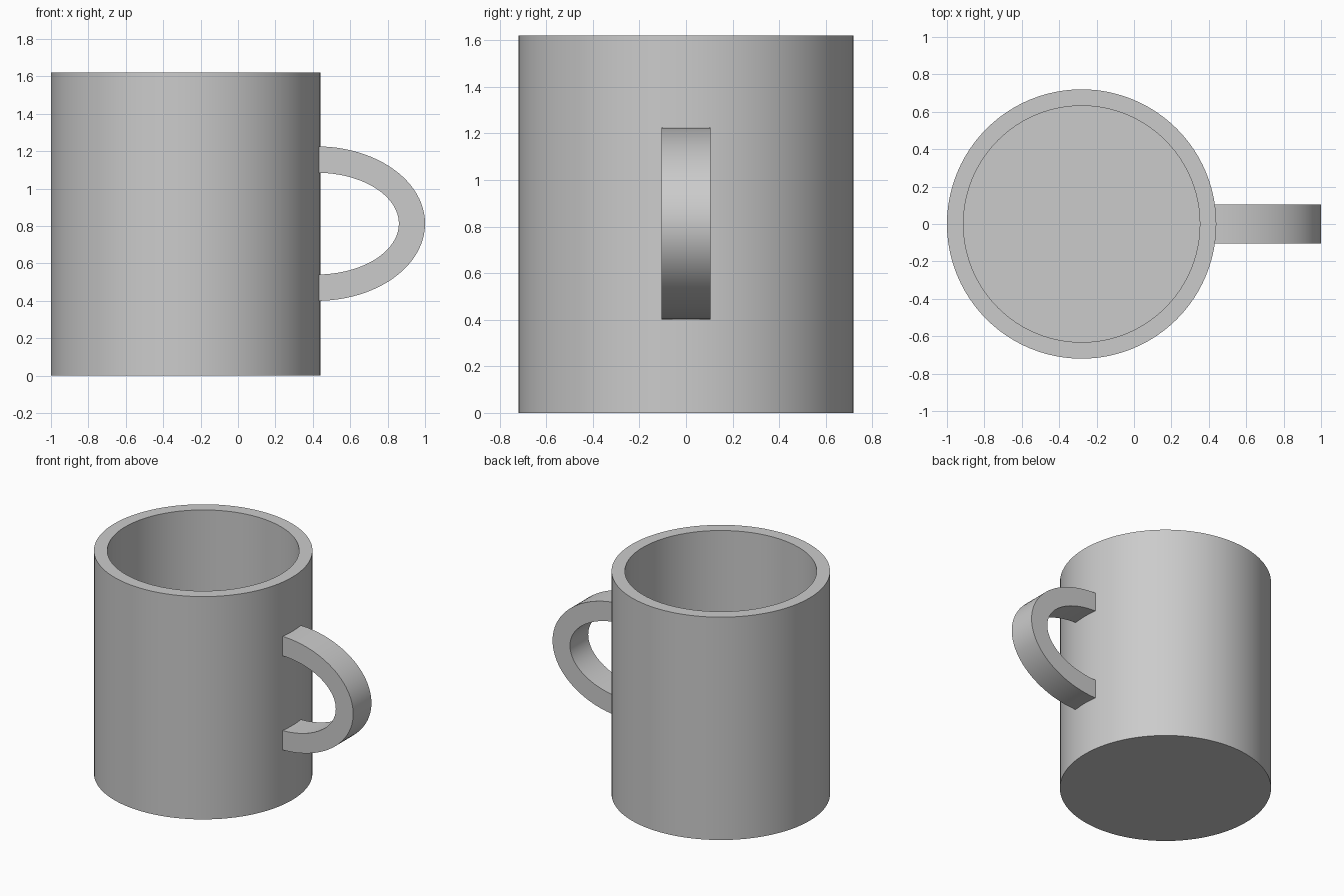
import bpy, bmesh
from math import pi, cos, sin

old = bpy.data.objects.get("Cube")
if old:
    bpy.data.objects.remove(old, do_unlink=True)

# Single ceramic colour
GREY = (0.6, 0.6, 0.6, 1.0)
ceramic = bpy.data.materials.new("grey ceramic")
ceramic.use_nodes = True
ceramic.diffuse_color = GREY
ceramic.node_tree.nodes["Principled BSDF"].inputs["Base Color"].default_value = GREY

CENTRE_X = -0.28
RADIUS, INNER, HEIGHT, FLOOR = 0.72, 0.632, 1.62, 0.09


def finish(bm, name):
    """Turn a bmesh into a named, smooth object with sharp edges kept."""
    bmesh.ops.recalc_face_normals(bm, faces=bm.faces)
    mesh = bpy.data.meshes.new(name)
    bm.to_mesh(mesh)
    bm.free()
    mesh.materials.append(ceramic)
    obj = bpy.data.objects.new(name, mesh)
    bpy.context.collection.objects.link(obj)
    bpy.ops.object.select_all(action="DESELECT")
    obj.select_set(True)
    bpy.context.view_layer.objects.active = obj
    bpy.ops.object.shade_smooth_by_angle(angle=pi / 6)
    return obj


def bridge(bm, a, b, closed=True):
    """Join two vertex rows with quads."""
    n = len(a)
    for i in range(n if closed else n - 1):
        j = (i + 1) % n
        bm.faces.new((a[i], a[j], b[j], b[i]))


# Cup body: outer wall, rim, inner wall, with closed base and floor
bm = bmesh.new()
SEGMENTS = 96
rings = []
for r, z in ((RADIUS, 0), (RADIUS, HEIGHT), (INNER, HEIGHT), (INNER, FLOOR)):
    rings.append([bm.verts.new((r * cos(2 * pi * i / SEGMENTS),
                                r * sin(2 * pi * i / SEGMENTS), z))
                  for i in range(SEGMENTS)])
for lower, upper in zip(rings, rings[1:]):
    bridge(bm, lower, upper)
bm.faces.new(rings[0])
bm.faces.new(rings[-1])
body = finish(bm, "cup_body")
body.location.x = CENTRE_X

# Handle: rectangular section swept round half an ellipse, ends set in the wall
HANDLE_X, HANDLE_Z, HALF_WIDTH, STEPS = 0.42, 0.813, 0.105, 48
OUTER, HOLE = (0.58, 0.413), (0.44, 0.272)
bm = bmesh.new()


def section(x, t):
    corners = ((OUTER, -1), (OUTER, 1), (HOLE, 1), (HOLE, -1))
    return [bm.verts.new((x + rx * cos(t), side * HALF_WIDTH, HANDLE_Z + rz * sin(t)))
            for (rx, rz), side in corners]


loops = [section(HANDLE_X - 0.03, -pi / 2)]
loops += [section(HANDLE_X, -pi / 2 + pi * i / STEPS) for i in range(STEPS + 1)]
loops.append(section(HANDLE_X - 0.03, pi / 2))
for a, b in zip(loops, loops[1:]):
    bridge(bm, a, b)
bm.faces.new(loops[0])
bm.faces.new(loops[-1])
finish(bm, "cup_handle")
